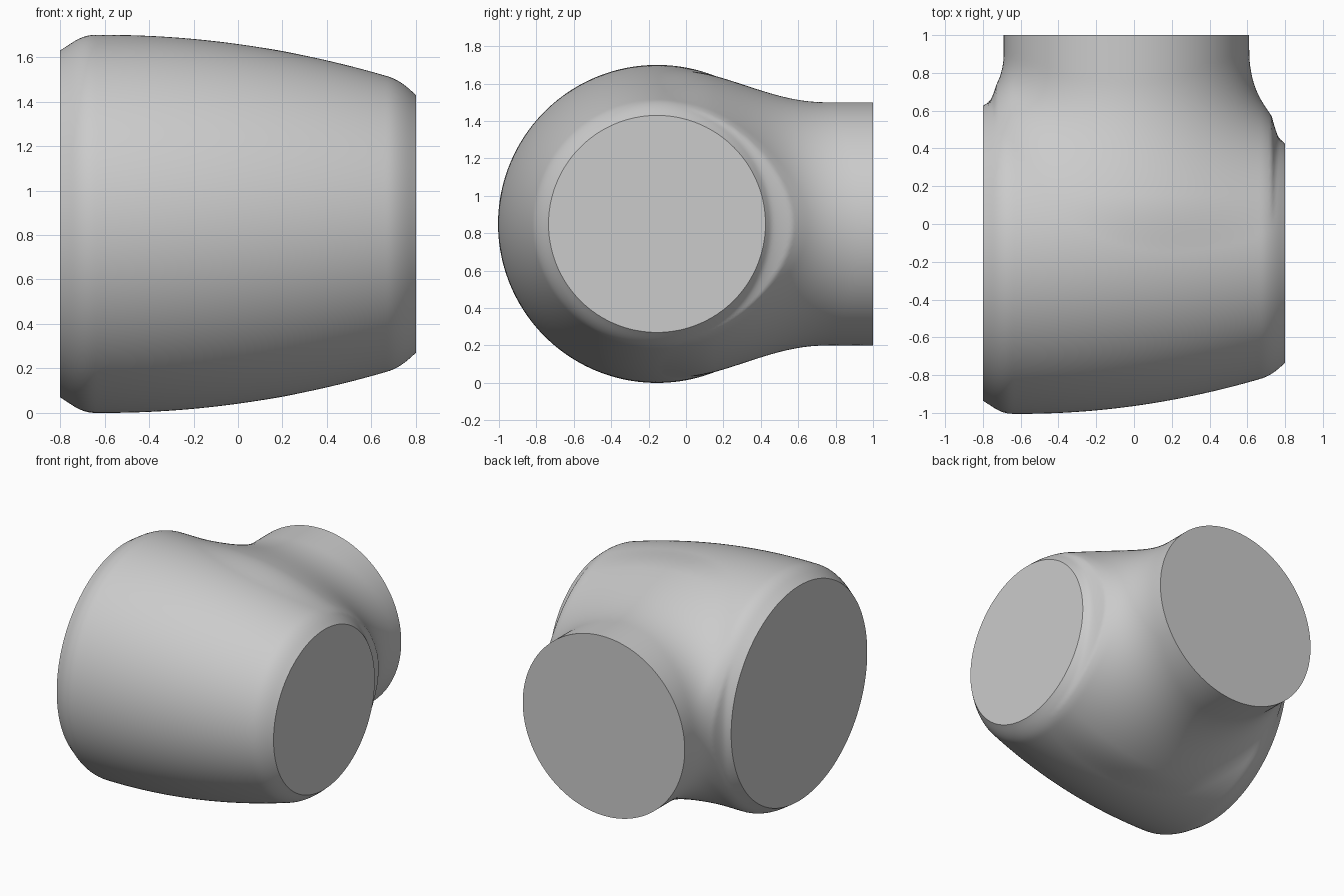
import bpy, bmesh
from math import hypot, radians
from mathutils import Vector

cube = bpy.data.objects.get("Cube")
if cube:
    bpy.data.objects.remove(cube, do_unlink=True)

CENTRE = Vector((0, -0.05, 0.85))
HALF_WIDTH, BACK = 0.8, 1.0


def smooth_min(a, b, k):
    h = max(k - abs(a - b), 0)
    return min(a, b) - h * h / (4 * k)


# Barrel radius along x: gentle bow with a chamfer at each end
def barrel_radius(x):
    bow = 0.85 - 0.115 * (x + 0.6) ** 2
    left = 0.78 + 0.65 * (x + HALF_WIDTH)
    right = 0.58 - 0.9 * (x - HALF_WIDTH)
    return smooth_min(smooth_min(bow, left, 0.03), right, 0.03)


# Barrel along x and round branch along +y, joined by a fillet
def field(p):
    z = p.z - 0.85
    barrel = hypot(p.y + 0.155, z) - barrel_radius(p.x)
    branch = hypot(p.x + 0.04, z) - 0.65 + 2 * max(0, 0.15 - p.y) ** 2
    if p.y < -0.15:
        branch += -0.15 - p.y
    fade = min(1, max(0.001, (HALF_WIDTH - abs(p.x)) / 0.07))
    k = max(0.2, 0.31 + 0.14 * p.x) * fade
    joined = smooth_min(barrel, branch, k)
    return max(joined, abs(p.x) - HALF_WIDTH - 0.08, p.y - BACK - 0.08)


# Push a dense ball out to the joined surface
bm = bmesh.new()
bmesh.ops.create_icosphere(bm, subdivisions=7, radius=1)
for v in bm.verts:
    ray = v.co.normalized()
    near, far = 0.2, 2.0
    for _ in range(18):
        mid = (near + far) / 2
        if field(CENTRE + ray * mid) < 0:
            near = mid
        else:
            far = mid
    v.co = CENTRE + ray * near
for f in bm.faces:
    f.smooth = True

# Trim the three openings flat and cap them
for normal, distance in (((1, 0, 0), HALF_WIDTH), ((-1, 0, 0), HALF_WIDTH), ((0, 1, 0), BACK)):
    n = Vector(normal)
    cut = bmesh.ops.bisect_plane(bm, geom=bm.verts[:] + bm.edges[:] + bm.faces[:],
                                 plane_co=n * distance, plane_no=n, clear_outer=True)
    rim = [e for e in cut["geom_cut"] if isinstance(e, bmesh.types.BMEdge)]
    caps = bmesh.ops.holes_fill(bm, edges=rim, sides=0)["faces"]
    for f in caps:
        f.smooth = False
        for e in f.edges:
            e.smooth = False
bmesh.ops.recalc_face_normals(bm, faces=bm.faces[:])

mesh = bpy.data.meshes.new("tee_joint")
bm.to_mesh(mesh)
bm.free()
joint = bpy.data.objects.new("tee_joint", mesh)
bpy.context.collection.objects.link(joint)

# Plain grey
grey = bpy.data.materials.new("light_grey")
grey.use_nodes = True
grey.diffuse_color = (0.6, 0.6, 0.6, 1)
grey.node_tree.nodes["Principled BSDF"].inputs["Base Color"].default_value = (0.6, 0.6, 0.6, 1)
mesh.materials.append(grey)
